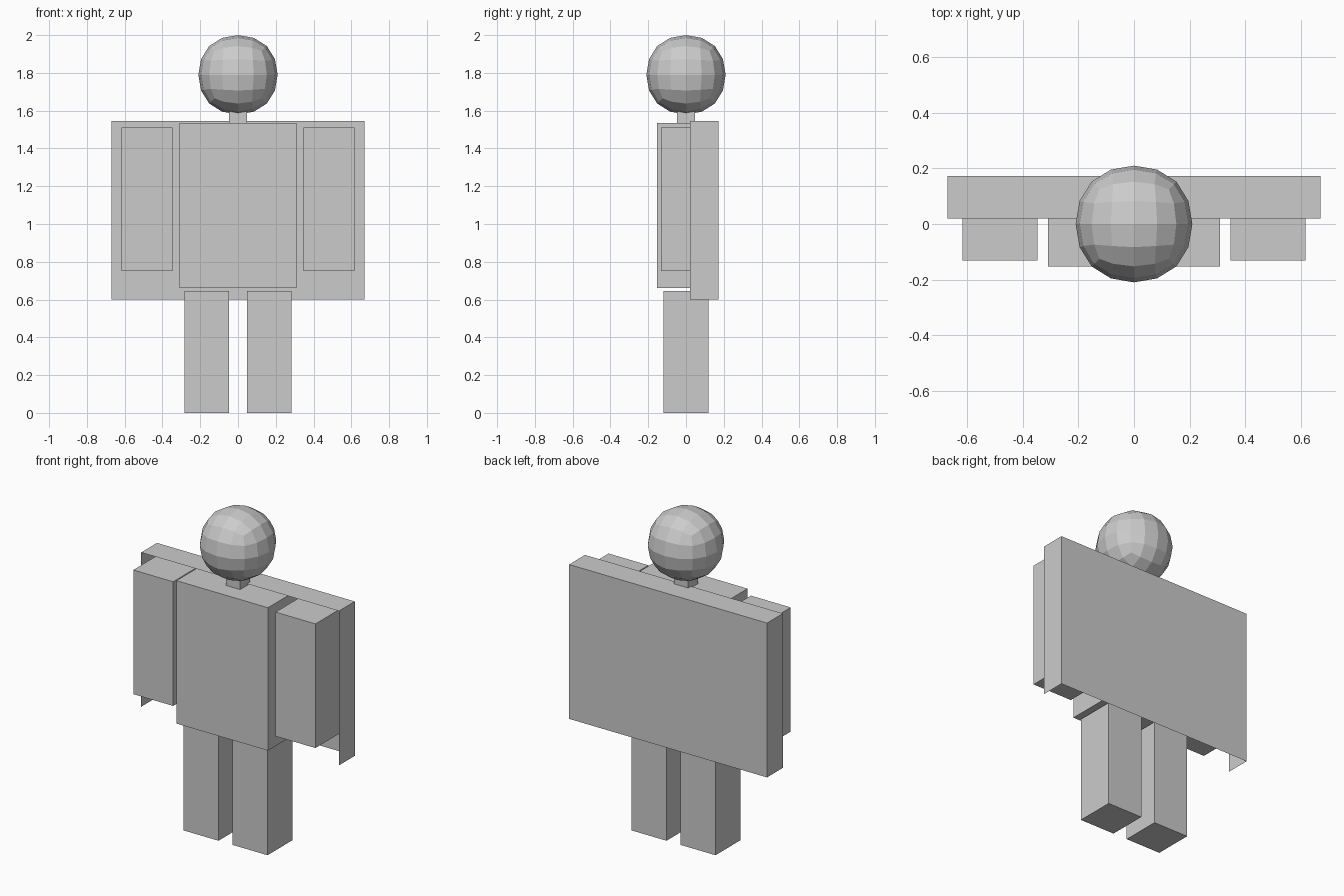
import bpy
import bmesh
from mathutils import Vector

cube = bpy.data.objects.get("Cube")
if cube:
    bpy.data.objects.remove(cube, do_unlink=True)

# Single plain grey
GREY = (0.6, 0.6, 0.6, 1.0)
grey = bpy.data.materials.new("plain_grey")
grey.use_nodes = True
grey.diffuse_color = GREY
grey.node_tree.nodes["Principled BSDF"].inputs["Base Color"].default_value = GREY


def box(name, low, high, open_sides=()):
    """Box between two corners, without the faces that point along open_sides."""
    low, high = Vector(low), Vector(high)
    size, centre = high - low, (low + high) / 2
    bm = bmesh.new()
    bmesh.ops.create_cube(bm, size=1)
    bm.normal_update()
    removed = [f for f in bm.faces
               if any(f.normal.dot(Vector(d)) > 0.9 for d in open_sides)]
    bmesh.ops.delete(bm, geom=removed, context='FACES')
    bmesh.ops.scale(bm, vec=size, verts=bm.verts)
    mesh = bpy.data.meshes.new(name)
    bm.to_mesh(mesh)
    bm.free()
    mesh.materials.append(grey)
    obj = bpy.data.objects.new(name, mesh)
    obj.location = centre
    bpy.context.collection.objects.link(obj)
    return obj


# Torso and neck
box("torso", (-0.31, -0.153, 0.66), (0.31, 0.153, 1.535))
box("neck", (-0.047, -0.047, 1.53), (0.047, 0.047, 1.62))

# Arms and legs, mirrored left and right
for side, s in (("left", 1), ("right", -1)):
    for part, inner, outer, depth, bottom, top in (
            ("arm", 0.347, 0.617, 0.132, 0.75, 1.51),
            ("leg", 0.048, 0.284, 0.12, 0.0, 0.645)):
        x0, x1 = sorted((s * inner, s * outer))
        box(f"{side}_{part}", (x0, -depth, bottom), (x1, depth, top))

# Cape: thin shell, open at the front and the bottom
box("cape", (-0.67, 0.02, 0.6), (0.67, 0.173, 1.545),
    open_sides=((0, -1, 0), (0, 0, -1)))

# Head: faceted ball from a subdivided cube
head = box("head", (-0.25, -0.25, 1.54), (0.25, 0.25, 2.04))
rounding = head.modifiers.new("rounding", 'SUBSURF')
rounding.levels = rounding.render_levels = 2
